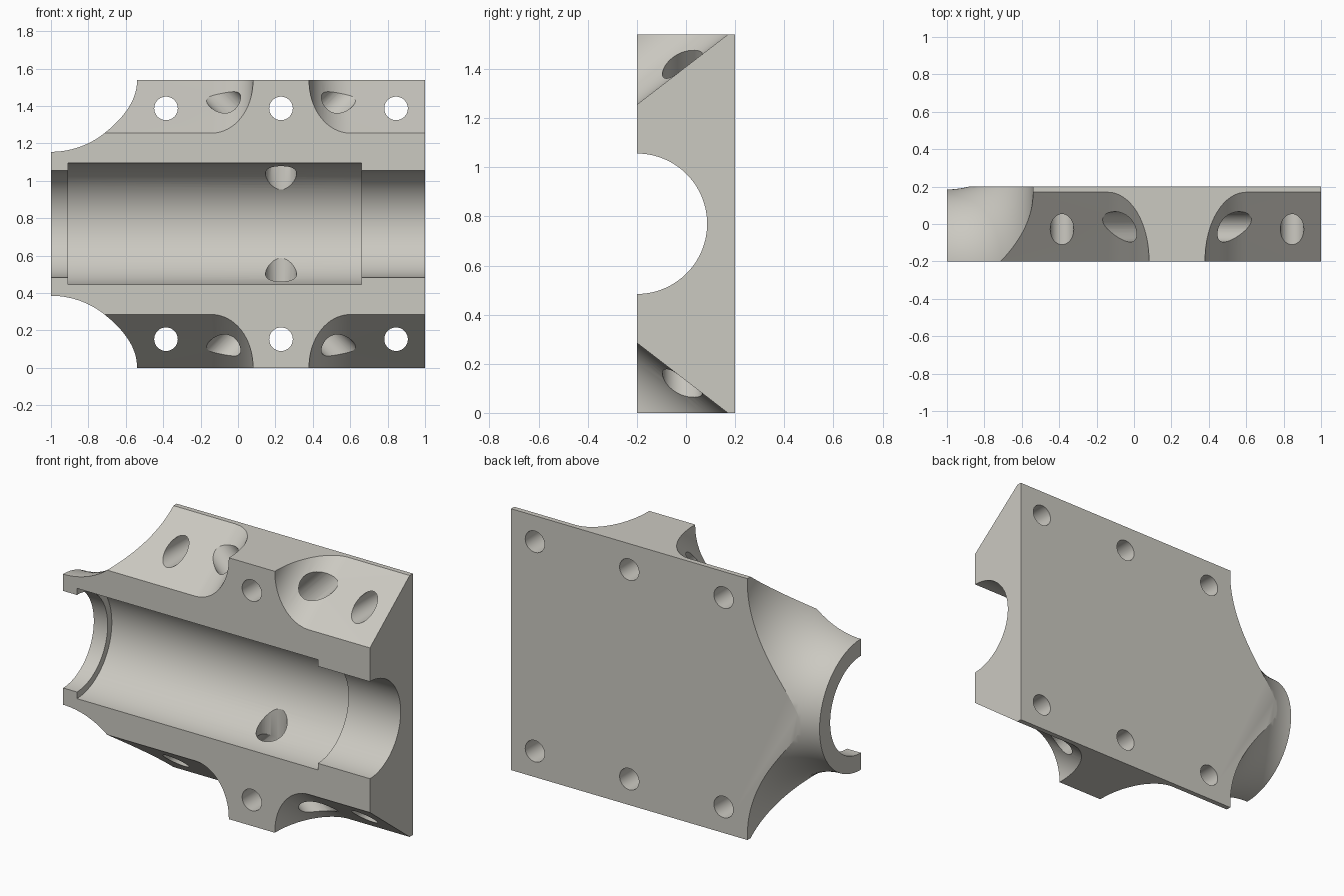
import bpy, bmesh, math
from mathutils import Vector

if "Cube" in bpy.data.objects:
    bpy.data.objects.remove(bpy.data.objects["Cube"])

AXIS_Y, MID_Z, MID_X = -0.2, 0.77, 0.23   # bore axis and boss centre


def make_object(name, bm):
    bmesh.ops.recalc_face_normals(bm, faces=bm.faces)
    mesh = bpy.data.meshes.new(name)
    bm.to_mesh(mesh)
    bm.free()
    obj = bpy.data.objects.new(name, mesh)
    bpy.context.collection.objects.link(obj)
    return obj


def prism(name, loop, offset):
    """Extrude a closed loop of points by an offset."""
    bm = bmesh.new()
    a = [bm.verts.new(p) for p in loop]
    b = [bm.verts.new(Vector(p) + Vector(offset)) for p in loop]
    n = len(a)
    bm.faces.new(a)
    bm.faces.new(b[::-1])
    for i in range(n):
        bm.faces.new((a[i], a[(i + 1) % n], b[(i + 1) % n], b[i]))
    return make_object(name, bm)


def lathe(name, profile, closed, steps=96):
    """Turn an (x, radius) profile around the bore axis."""
    bm = bmesh.new()
    rings = []
    for k in range(steps):
        t = 2 * math.pi * (k + 0.5) / steps
        rings.append([bm.verts.new((x, AXIS_Y + r * math.cos(t), MID_Z + r * math.sin(t)))
                      for x, r in profile])
    n = len(profile)
    for k in range(steps):
        p, q = rings[k], rings[(k + 1) % steps]
        for i in range(n if closed else n - 1):
            j = (i + 1) % n
            bm.faces.new((p[i], p[j], q[j], q[i]))
    if not closed:
        bm.faces.new([r[0] for r in rings])
        bm.faces.new([r[-1] for r in rings])
    return make_object(name, bm)


def drill(name, start, end, radius, steps=48):
    start, axis = Vector(start), Vector(end) - Vector(start)
    rot = axis.to_track_quat('Z', 'Y')
    loop = [start + rot @ Vector((radius * math.cos(2 * math.pi * i / steps),
                                  radius * math.sin(2 * math.pi * i / steps), 0))
            for i in range(steps)]
    return prism(name, loop, axis)


def pocket(name, side, up):
    """Slanted corner cut with a rounded inner corner beside the boss."""
    length = math.hypot(0.37, 0.285)
    c, s = 0.37 / length, 0.285 / length
    r = 0.22
    prof = [(1.6, 0)]
    for i in range(17):
        t = math.pi / 2 * i / 16
        prof.append((0.37 - r * math.sin(t), r - r * math.cos(t)))
    prof += [(0.15, 0.6), (1.6, 0.6)]
    loop = [(MID_X + side * x, AXIS_Y - 0.5 * c - d * s,
             MID_Z + up * (0.485 - 0.5 * s + d * c)) for x, d in prof]
    return prism(name, loop, (0, 1.6 * c, up * 1.6 * s))


# main block
housing = prism("bearing_housing_half",
                [(-1, -0.2, 0), (1, -0.2, 0), (1, 0.2, 0), (-1, 0.2, 0)], (0, 0, 1.54))
cutters = []

# stepped bore
cutters.append(lathe("bore_cutter", [(-1.2, 0.286), (-0.91, 0.286), (-0.91, 0.325),
                                     (0.66, 0.325), (0.66, 0.286), (1.2, 0.286)], False))

# flared nose at the left end
R = 0.46
flare = [(-1.2, 0.385)]
for i in range(33):
    t = math.pi / 2 * i / 32
    flare.append((-1 + R * math.sin(t), 0.385 + R - R * math.cos(t)))
flare += [(-1 + R, 1.4), (-1.2, 1.4)]
cutters.append(lathe("nose_cutter", flare, True))

for up in (1, -1):
    # slanted pockets either side of the boss
    for side in (1, -1):
        cutters.append(pocket("pocket_cutter", side, up))
    # bolt holes
    for x in (-0.385, 0.23, 0.845):
        z = MID_Z + up * 0.617
        cutters.append(drill("bolt_cutter", (x, -0.5, z), (x, 0.5, z), 0.063))
    # branching passages from the bore to the pockets
    y = -0.015
    z0 = MID_Z + up * 0.36
    cutters.append(drill("port_cutter", (MID_X, y, MID_Z + up * 0.1),
                         (MID_X, y, z0 + up * 0.04), 0.083))
    for side in (1, -1):
        cutters.append(drill("branch_cutter", (MID_X, y, z0),
                             (MID_X + side * 0.45, y, z0 + up * 0.45), 0.081))

# cut everything out
bpy.context.view_layer.objects.active = housing
housing.select_set(True)
for cutter in cutters:
    mod = housing.modifiers.new("cut", 'BOOLEAN')
    mod.operation = 'DIFFERENCE'
    mod.solver = 'EXACT'
    mod.object = cutter
    bpy.ops.object.modifier_apply(modifier=mod.name)
    bpy.data.objects.remove(cutter, do_unlink=True)

# colour and shading
metal = bpy.data.materials.new("warm_grey")
metal.diffuse_color = (0.6, 0.585, 0.535, 1)
metal.use_nodes = True
metal.node_tree.nodes["Principled BSDF"].inputs["Base Color"].default_value = metal.diffuse_color
housing.data.materials.clear()
housing.data.materials.append(metal)
for poly in housing.data.polygons:
    poly.material_index = 0
bpy.ops.object.shade_smooth_by_angle(angle=math.radians(25))
